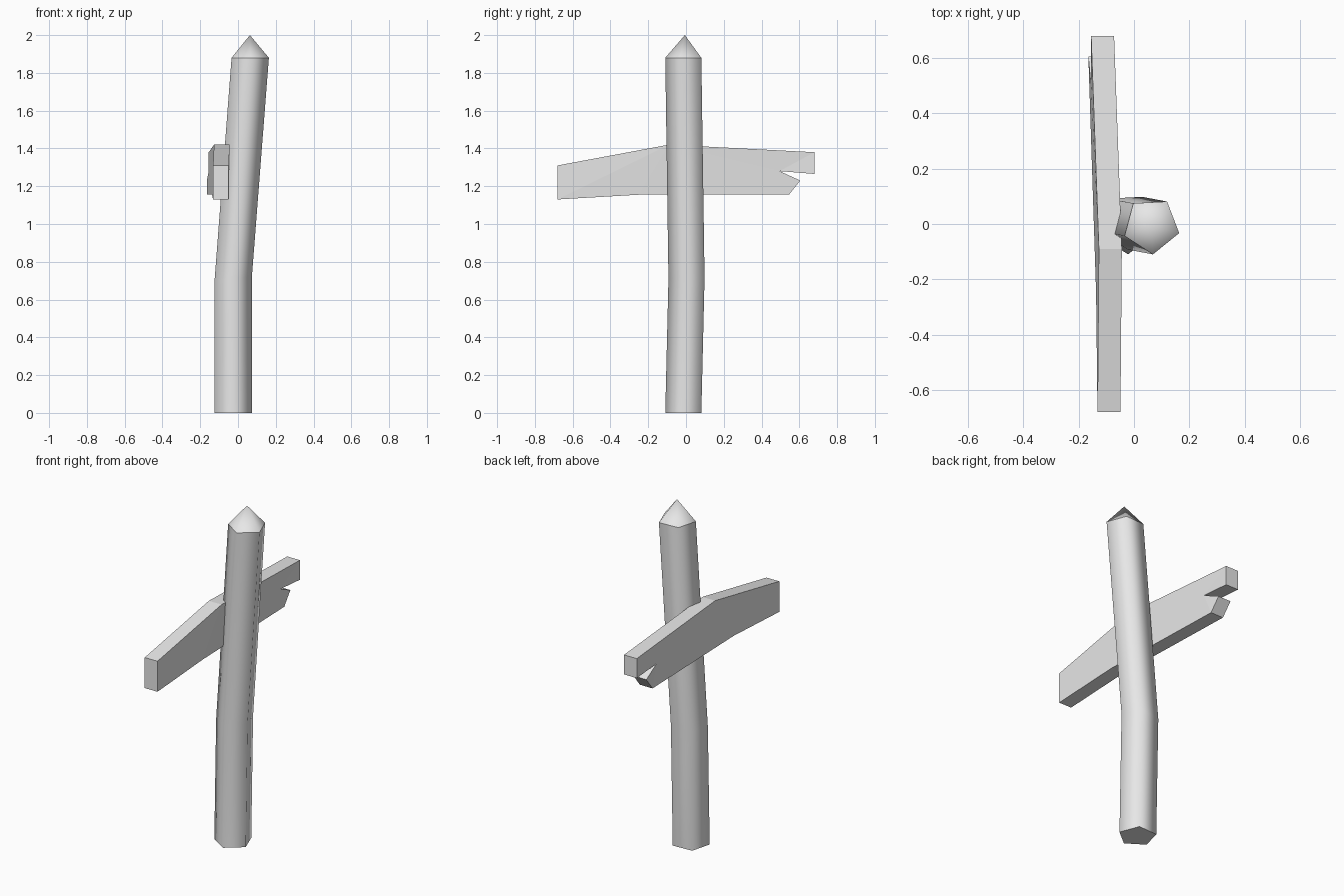
import bpy
import bmesh
from math import sin, cos, radians

if "Cube" in bpy.data.objects:
    bpy.data.objects.remove(bpy.data.objects["Cube"], do_unlink=True)

# One plain grey for the whole signpost
grey = bpy.data.materials.new("light grey")
grey.use_nodes = True
grey.diffuse_color = (0.8, 0.8, 0.8, 1)
grey.node_tree.nodes["Principled BSDF"].inputs["Base Color"].default_value = (0.8, 0.8, 0.8, 1)


def finish(name, bm):
    bmesh.ops.recalc_face_normals(bm, faces=bm.faces)
    mesh = bpy.data.meshes.new(name)
    bm.to_mesh(mesh)
    bm.free()
    mesh.materials.append(grey)
    obj = bpy.data.objects.new(name, mesh)
    bpy.context.collection.objects.link(obj)
    return obj


def bridge(bm, a, b):
    n = len(a)
    return [bm.faces.new((a[i], a[(i + 1) % n], b[(i + 1) % n], b[i])) for i in range(n)]


# Post: five-sided stake that bends partway up and ends in a point
SIDES, RADIUS, TURN = 5, 0.104, -15
bm = bmesh.new()
rings = []
for cx, cy, cz, tilt in ((-0.027, -0.006, 0, 0), (-0.027, 0.011, 0.71, 0.1), (0.063, -0.006, 1.88, 0)):
    ring = []
    for i in range(SIDES):
        a = radians(TURN + i * 360 / SIDES)
        dx, dy = RADIUS * cos(a), RADIUS * sin(a)
        ring.append(bm.verts.new((cx + dx, cy + dy, cz + tilt * dx)))
    rings.append(ring)
bridge(bm, rings[0], rings[1])
bridge(bm, rings[1], rings[2])
bm.faces.new(rings[0])
tip = bm.verts.new((0.063, -0.006, 2))
for i in range(SIDES):
    bm.faces.new((rings[2][i], rings[2][(i + 1) % SIDES], tip))

# Smooth sides and tip, with crisp rims at the base and below the tip
for f in bm.faces:
    f.smooth = True
for ring in (rings[0], rings[2]):
    for i in range(SIDES):
        bm.edges.get((ring[i], ring[(i + 1) % SIDES])).smooth = False
finish("post", bm)

# Board: slightly warped plank outline with a split end
THICKNESS = 0.083
outline = [
    (-0.132, -0.68, 1.13), (-0.132, -0.68, 1.31),
    (-0.127, -0.09, 1.42), (-0.155, 0.68, 1.38),
    (-0.155, 0.68, 1.265), (-0.155, 0.495, 1.28),
    (-0.165, 0.605, 1.23), (-0.163, 0.545, 1.155),
    (-0.137, -0.25, 1.155),
]
bm = bmesh.new()
outer = [bm.verts.new(p) for p in outline]
inner = [bm.verts.new((x + THICKNESS, y, z)) for x, y, z in outline]
bridge(bm, outer, inner)
sides = [bm.faces.new(outer), bm.faces.new(inner)]
bmesh.ops.triangulate(bm, faces=sides)
finish("sign_board", bm)
